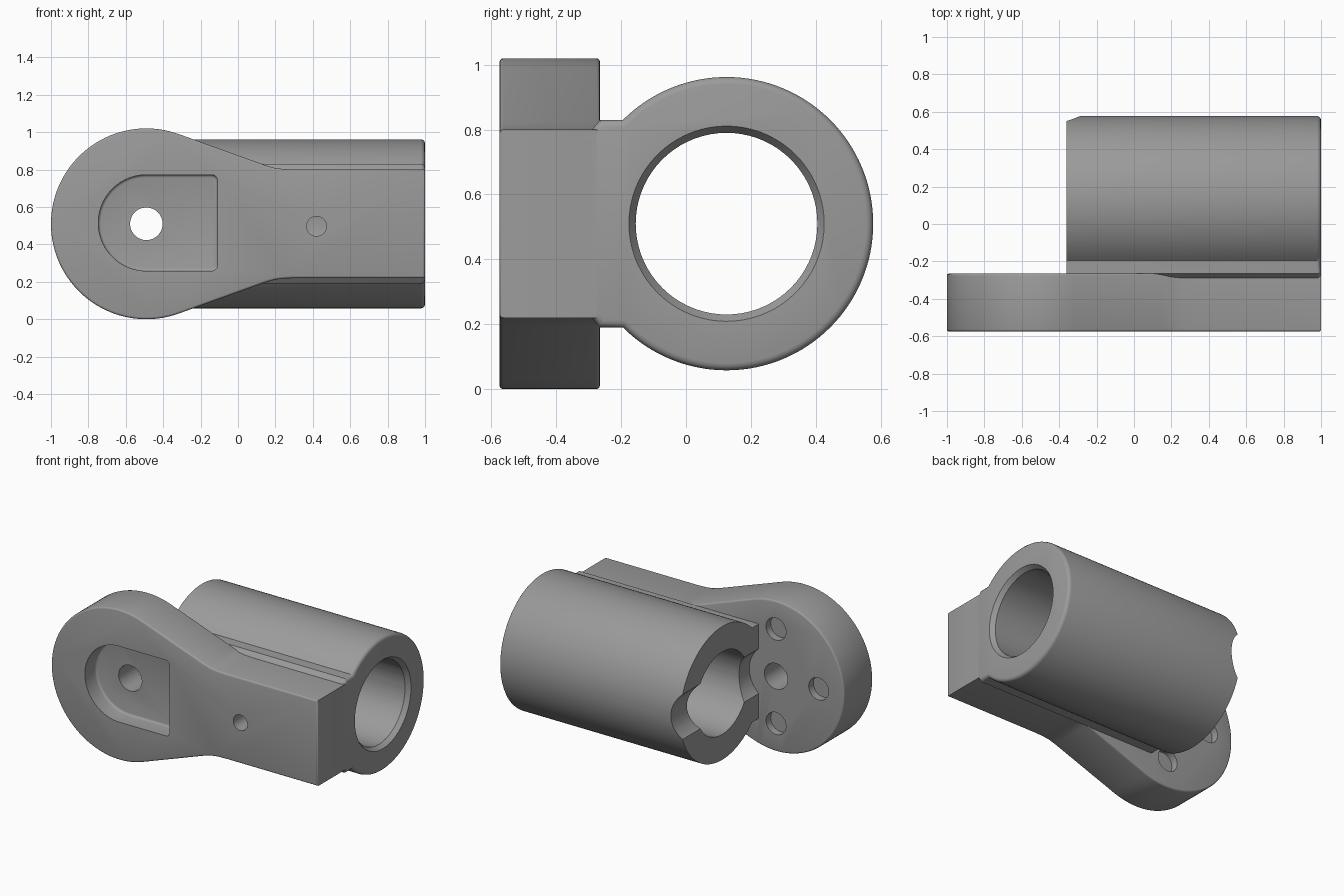
import bpy, bmesh
from math import sin, cos, radians, asin, degrees
from mathutils import Vector

if "Cube" in bpy.data.objects:
    bpy.data.objects.remove(bpy.data.objects["Cube"])

grey = bpy.data.materials.new("grey")
grey.diffuse_color = (0.33, 0.33, 0.33, 1)
grey.use_nodes = True
grey.node_tree.nodes["Principled BSDF"].inputs["Base Color"].default_value = grey.diffuse_color


def arc(cx, cy, r, a0, a1, n):
    return [(cx + r * cos(radians(a0 + (a1 - a0) * i / n)),
             cy + r * sin(radians(a0 + (a1 - a0) * i / n))) for i in range(n + 1)]


def circle(cx, cy, r, n=48):
    return arc(cx, cy, r, 0, 360, n)[:-1]


def prism(name, pts, axis, lo, hi, bevel_lo=0, bevel_hi=0):
    """Extrude an outline along x (points are y,z) or along y (points are x,z)."""
    def place(p, t):
        return (t, p[0], p[1]) if axis == 0 else (p[0], t, p[1])
    bm = bmesh.new()
    a = [bm.verts.new(place(p, lo)) for p in pts]
    b = [bm.verts.new(place(p, hi)) for p in pts]
    bm.faces.new(a)
    bm.faces.new(b)
    for i in range(len(pts)):
        j = (i + 1) % len(pts)
        bm.faces.new((a[i], a[j], b[j], b[i]))
    bmesh.ops.recalc_face_normals(bm, faces=bm.faces)
    for t, width in ((lo, bevel_lo), (hi, bevel_hi)):
        if width:
            rim = [e for e in bm.edges if all(abs(v.co[axis] - t) < 1e-5 for v in e.verts)]
            bmesh.ops.bevel(bm, geom=rim, offset=width, segments=3, profile=0.5, affect='EDGES')
    bmesh.ops.recalc_face_normals(bm, faces=bm.faces)
    me = bpy.data.meshes.new(name)
    bm.to_mesh(me)
    bm.free()
    me.materials.append(grey)
    ob = bpy.data.objects.new(name, me)
    bpy.context.collection.objects.link(ob)
    return ob


def combine(ob, other, op='DIFFERENCE'):
    """Apply a boolean and discard the second object."""
    mod = ob.modifiers.new("bool", 'BOOLEAN')
    mod.object, mod.operation, mod.solver = other, op, 'EXACT'
    bpy.context.view_layer.objects.active = ob
    bpy.ops.object.modifier_apply(modifier=mod.name)
    bpy.data.objects.remove(other)


HX, CZ = -0.49, 0.51          # eye centre of the arm
CY, R = 0.125, 0.452          # sleeve centre and outer radius
FRONT, BACK = -0.575, -0.265  # arm faces

# Arm: round eye blending into a straight bar
upper = [(1.0, 0.80), (0.32, 0.80), (0.25, 0.802), (0.2, 0.808), (0.15, 0.822)]
lower = [(x, 2 * CZ - z) for x, z in reversed(upper)]
arm = prism("lever_arm", upper + arc(HX, CZ, 0.51, 70, 290, 72) + lower,
            1, FRONT, BACK, 0.012, 0.012)

# Sleeve with its neck running into the arm
a = 180 - degrees(asin(0.32 / R))
neck = [(-0.265, 0.19), (-0.29, 0.22), (-0.30, 0.23), (-0.40, 0.23)]
section = arc(CY, CZ, R, a, -a, 96) + neck + [(y, 2 * CZ - z) for y, z in reversed(neck)]
sleeve = prism("sleeve", section, 0, -0.36, 1.0, 0, 0.022)

# Clearance groove across the sleeve end, in line with the eye hole
combine(sleeve, prism("clearance", circle(HX, CZ, 0.2, 64), 1, BACK, 0.8))
combine(arm, sleeve, 'UNION')

# Bore with a rounded mouth
bore = prism("bore", circle(CY, CZ, 0.28, 72), 0, -0.5, 1.1)
combine(arm, bore)
mouth = prism("mouth", circle(CY, CZ, 0.28, 72), 0, 0.97, 1.01)
for v in mouth.data.vertices:   # flare the outer end
    if v.co.x > 1:
        v.co.y = CY + (v.co.y - CY) * 1.1
        v.co.z = CZ + (v.co.z - CZ) * 1.1
combine(arm, mouth)

# D-shaped pocket on the front
pocket = arc(HX, 0.515, 0.257, 90, 270, 40) + \
    arc(-0.14, 0.288, 0.03, -90, 0, 5) + arc(-0.14, 0.742, 0.03, 0, 90, 5)
combine(arm, prism("pocket", pocket, 1, -0.7, -0.455, 0, 0.015))

# Through hole in the eye and set screw hole into the bore
combine(arm, prism("eye_hole", circle(HX, CZ, 0.087), 1, -0.7, 0.0))
combine(arm, prism("screw_hole", circle(0.42, 0.497, 0.053, 32), 1, -0.7, 0.0))

# Three shallow round recesses on the back of the eye
for dx, dz in ((0, 0.32), (0, -0.32), (-0.32, 0)):
    combine(arm, prism("recess", circle(HX + dx, CZ + dz, 0.075, 32), 1, -0.315, -0.2))

bpy.ops.object.select_all(action='DESELECT')
arm.select_set(True)
bpy.context.view_layer.objects.active = arm
bpy.ops.object.shade_smooth_by_angle(angle=radians(32))
